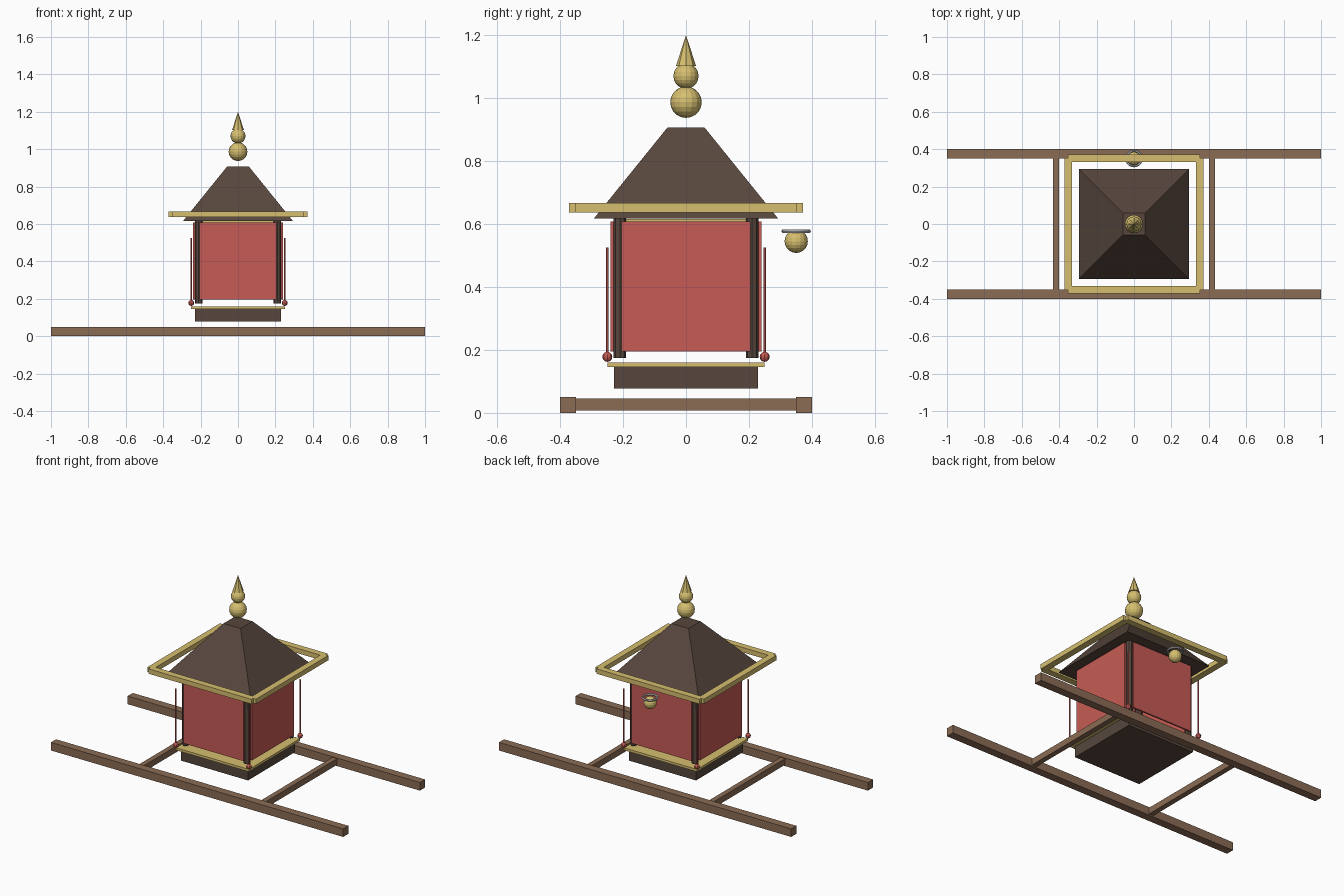
import bpy
from math import pi, sqrt

if "Cube" in bpy.data.objects:
    bpy.data.objects.remove(bpy.data.objects["Cube"])


def material(name, rgb):
    m = bpy.data.materials.new(name)
    m.diffuse_color = (*rgb, 1)
    m.use_nodes = True
    m.node_tree.nodes["Principled BSDF"].inputs["Base Color"].default_value = m.diffuse_color
    return m


WOOD = material("pole_wood", (0.26, 0.15, 0.09))
DARK = material("dark_wood", (0.095, 0.062, 0.047))
RED = material("red_lacquer", (0.57, 0.105, 0.09))
GOLD = material("gold", (0.67, 0.52, 0.16))


def finish(name, mat):
    o = bpy.context.object
    o.name = name
    if mat:
        o.data.materials.append(mat)
    return o


def box(name, loc, size, mat):
    bpy.ops.mesh.primitive_cube_add(size=1, location=loc)
    bpy.context.object.scale = size
    return finish(name, mat)


def cylinder(name, loc, r, depth, sides, mat):
    bpy.ops.mesh.primitive_cylinder_add(vertices=sides, radius=r, depth=depth, location=loc)
    return finish(name, mat)


def cone(name, loc, r1, r2, depth, sides, mat, turn=0):
    bpy.ops.mesh.primitive_cone_add(vertices=sides, radius1=r1, radius2=r2, depth=depth,
                                    location=loc, rotation=(0, 0, turn))
    return finish(name, mat)


def ball(name, loc, r, mat, segments=16, rings=10):
    bpy.ops.mesh.primitive_uv_sphere_add(segments=segments, ring_count=rings, radius=r, location=loc)
    return finish(name, mat)


# Carrying poles and crossbars
for s, side in ((-1, "front"), (1, "back")):
    box(f"{side}_carrying_pole", (0, s * 0.375, 0.025), (2, 0.05, 0.05), WOOD)
for s, side in ((-1, "left"), (1, "right")):
    box(f"{side}_crossbar", (s * 0.417, 0, 0.027), (0.032, 0.72, 0.038), WOOD)

# Base and its gold trim
box("base", (0, 0, 0.1115), (0.458, 0.458, 0.067), DARK)
box("base_trim", (0, 0, 0.1525), (0.5, 0.5, 0.015), GOLD)

# Wall panels and eave rails on all four sides
for s in (-1, 1):
    a, b = ("front", "left") if s < 0 else ("back", "right")
    box(f"{a}_wall_panel", (0, s * 0.235, 0.402), (0.41, 0.01, 0.413), RED)
    box(f"{b}_wall_panel", (s * 0.235, 0, 0.402), (0.01, 0.41, 0.413), RED)
    box(f"{a}_eave_rail", (0, s * 0.351, 0.652), (0.706, 0.04, 0.03), GOLD)
    box(f"{b}_eave_rail", (s * 0.351, 0, 0.652), (0.04, 0.706, 0.03), GOLD)

# Corner posts and hanging tassels
for sx, a in ((-1, "left"), (1, "right")):
    for sy, b in ((-1, "front"), (1, "back")):
        cylinder(f"{b}_{a}_post", (sx * 0.21, sy * 0.21, 0.396), 0.02, 0.442, 8, DARK)
        x, y = sx * 0.25, sy * 0.25
        cylinder(f"{b}_{a}_cord", (x, y, 0.351), 0.004, 0.35, 6, RED)
        ball(f"{b}_{a}_tassel", (x, y, 0.178), 0.016, RED, 8, 6)

# Ceiling trim and roof
box("ceiling_trim", (0, 0, 0.609), (0.42, 0.42, 0.014), GOLD)
cone("roof", (0, 0, 0.762), 0.293 * sqrt(2), 0.0585 * sqrt(2), 0.29, 4, DARK, pi / 4)

# Finial
ball("finial_lower_ball", (0, 0, 0.987), 0.05, GOLD)
ball("finial_upper_ball", (0, 0, 1.07), 0.04, GOLD)
cone("finial_spike", (0, 0, 1.151), 0.032, 0, 0.098, 8, GOLD)

# Bell with a plain grey rim at the back
ball("bell", (0, 0.35, 0.545), 0.037, GOLD)
bpy.ops.mesh.primitive_torus_add(major_segments=20, minor_segments=6, major_radius=0.041,
                                 minor_radius=0.006, location=(0, 0.35, 0.577))
finish("bell_rim", None)
